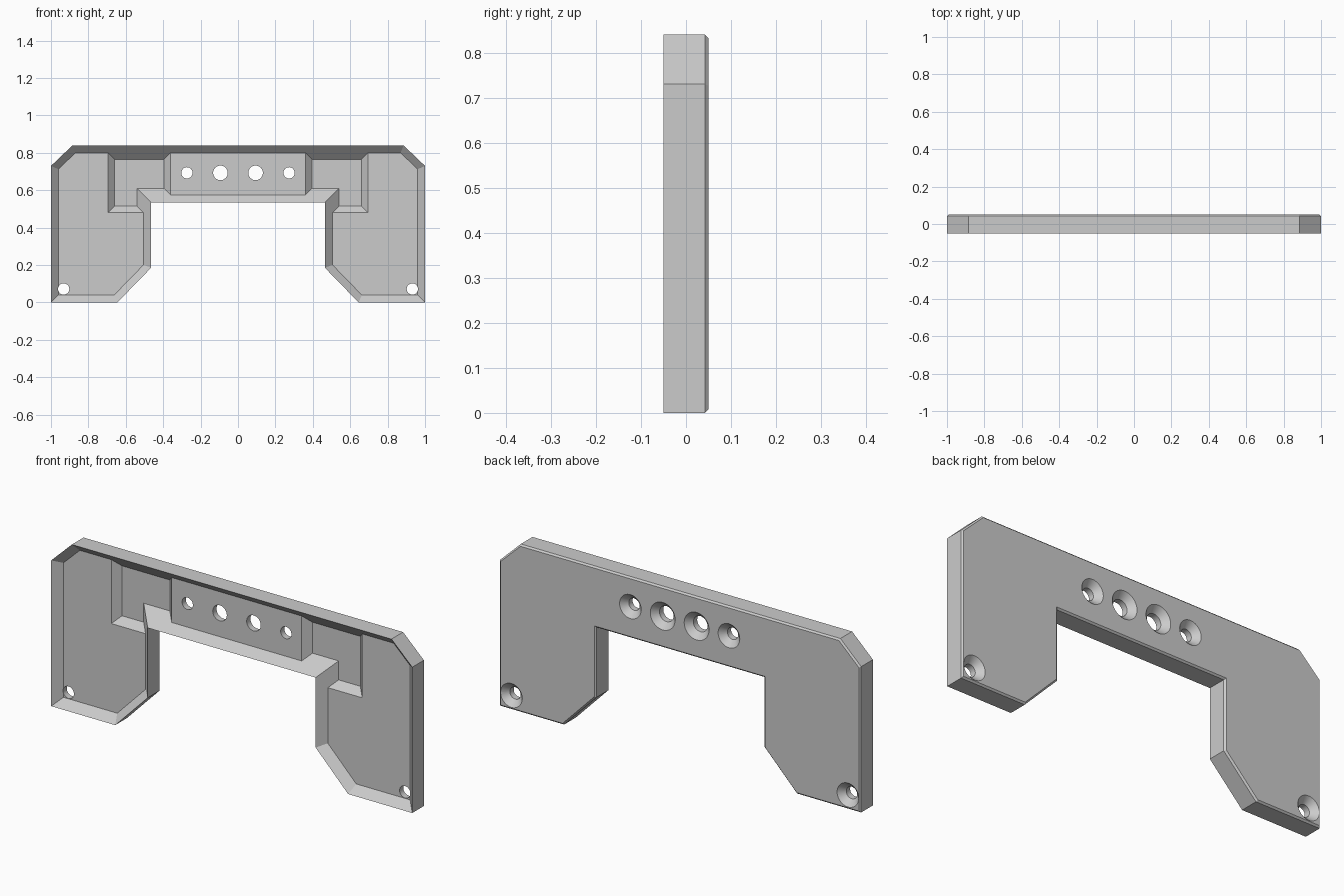
import bpy, bmesh, math
from mathutils import Vector

if "Cube" in bpy.data.objects:
    bpy.data.objects.remove(bpy.data.objects["Cube"])

FRONT, BACK, CHAMFER = -0.05, 0.05, 0.008
SHALLOW, DEEP = 0.04, 0.075      # depths of the two recess floors (45 degree walls)

grey = bpy.data.materials.new("plain grey")
grey.diffuse_color = (0.6, 0.6, 0.6, 1)
grey.use_nodes = True
grey.node_tree.nodes["Principled BSDF"].inputs["Base Color"].default_value = grey.diffuse_color

# Left half of the outline, running from the top centre round to the underside centre
HALF = [(0, .84), (-.885, .84), (-1, .73), (-1, 0), (-.645, 0),
        (-.465, .185), (-.465, .535), (0, .535)]


def inset(pts, d):
    """Offset an open outline inwards by d with mitred corners."""
    pts = [Vector(p) for p in pts]
    normals = []
    for a, b in zip(pts, pts[1:]):
        e = (b - a).normalized()
        normals.append(Vector((-e.y, e.x)))
    out = []
    for i, p in enumerate(pts):
        n0 = normals[max(i - 1, 0)]
        n1 = normals[min(i, len(normals) - 1)]
        out.append(p + (n0 + n1) * d / (1 + n0.dot(n1)))
    return out


def new_object(name, bm):
    mesh = bpy.data.meshes.new(name)
    bm.to_mesh(mesh)
    bm.free()
    mesh.materials.append(grey)
    obj = bpy.data.objects.new(name, mesh)
    bpy.context.collection.objects.link(obj)
    return obj


def build_bracket():
    bm = bmesh.new()

    def ring(pts, y):
        return [bm.verts.new((x, y, z)) for x, z in pts]

    rim = ring(HALF, FRONT)
    side = ring(HALF, BACK - CHAMFER)
    back = ring(inset(HALF, CHAMFER), BACK)
    a = ring(inset(HALF, SHALLOW), FRONT + SHALLOW)
    # Deep pocket: upper edge points and floor points
    p = ring([(-.695, .80), (-.695, .48), (-.505, .48), (-.36, .575), (-.36, .80)],
             FRONT + SHALLOW)
    q = ring([(-.66, .765), (-.66, .515), (-.54, .515), (-.54, .61),
              (-.395, .61), (-.395, .765)], FRONT + DEEP)

    # Outer sides, back chamfer and back
    for i in range(len(HALF) - 1):
        bm.faces.new((rim[i], rim[i + 1], side[i + 1], side[i]))
        bm.faces.new((side[i], side[i + 1], back[i + 1], back[i]))
    bm.faces.new(back)

    # Sloping recess walls
    for i in range(1, 5):
        bm.faces.new((rim[i], rim[i + 1], a[i + 1], a[i]))
    bm.faces.new((rim[0], rim[1], a[1], p[0], q[0], q[5], p[4], a[0]))
    bm.faces.new((rim[5], rim[6], q[3], q[2], p[2], a[5]))
    bm.faces.new((rim[6], rim[7], a[7], p[3], q[4], q[3]))

    # Pocket walls and floor
    bm.faces.new((p[0], p[1], q[1], q[0]))
    bm.faces.new((p[1], p[2], q[2], q[1]))
    bm.faces.new((p[3], p[4], q[5], q[4]))
    bm.faces.new(q)

    # Leg floor and raised centre pad
    bm.faces.new(a[1:6] + [p[2], p[1], p[0]])
    bm.faces.new((a[0], p[4], p[3], a[7]))
    bm.verts.remove(a[6])

    # Right half
    bmesh.ops.mirror(bm, geom=bm.verts[:] + bm.edges[:] + bm.faces[:],
                     axis='X', merge_dist=0.0005)
    bmesh.ops.remove_doubles(bm, verts=bm.verts[:], dist=0.0005)
    bmesh.ops.recalc_face_normals(bm, faces=bm.faces[:])
    return new_object("bracket_plate", bm)


def build_hole_cutter(sides=40):
    """Countersunk drills: straight at the front, flaring at the back."""
    bm = bmesh.new()
    for hx, hz, r in [(.273, .693, .03), (.094, .693, .039), (.932, .072, .03)]:
        for s in (-1, 1):
            loops = []
            for y, rad in [(-.08, r), (.02, r), (.06, r + .04)]:
                loops.append([bm.verts.new((s * hx + rad * math.cos(t), y,
                                            hz + rad * math.sin(t)))
                              for t in (2 * math.pi * k / sides for k in range(sides))])
            for l0, l1 in zip(loops, loops[1:]):
                for k in range(sides):
                    n = (k + 1) % sides
                    bm.faces.new((l0[k], l0[n], l1[n], l1[k]))
            bm.faces.new(loops[0])
            bm.faces.new(loops[-1])
    bmesh.ops.recalc_face_normals(bm, faces=bm.faces[:])
    obj = new_object("hole_cutter", bm)
    obj.hide_render = True
    return obj


bracket = build_bracket()
cutter = build_hole_cutter()

# Drill the screw holes
mod = bracket.modifiers.new("screw holes", 'BOOLEAN')
mod.operation = 'DIFFERENCE'
mod.solver = 'EXACT'
mod.object = cutter
bpy.context.view_layer.objects.active = bracket
bracket.select_set(True)
bpy.ops.object.modifier_apply(modifier=mod.name)
bpy.data.objects.remove(cutter)
bpy.ops.object.shade_smooth_by_angle(angle=math.radians(30))
